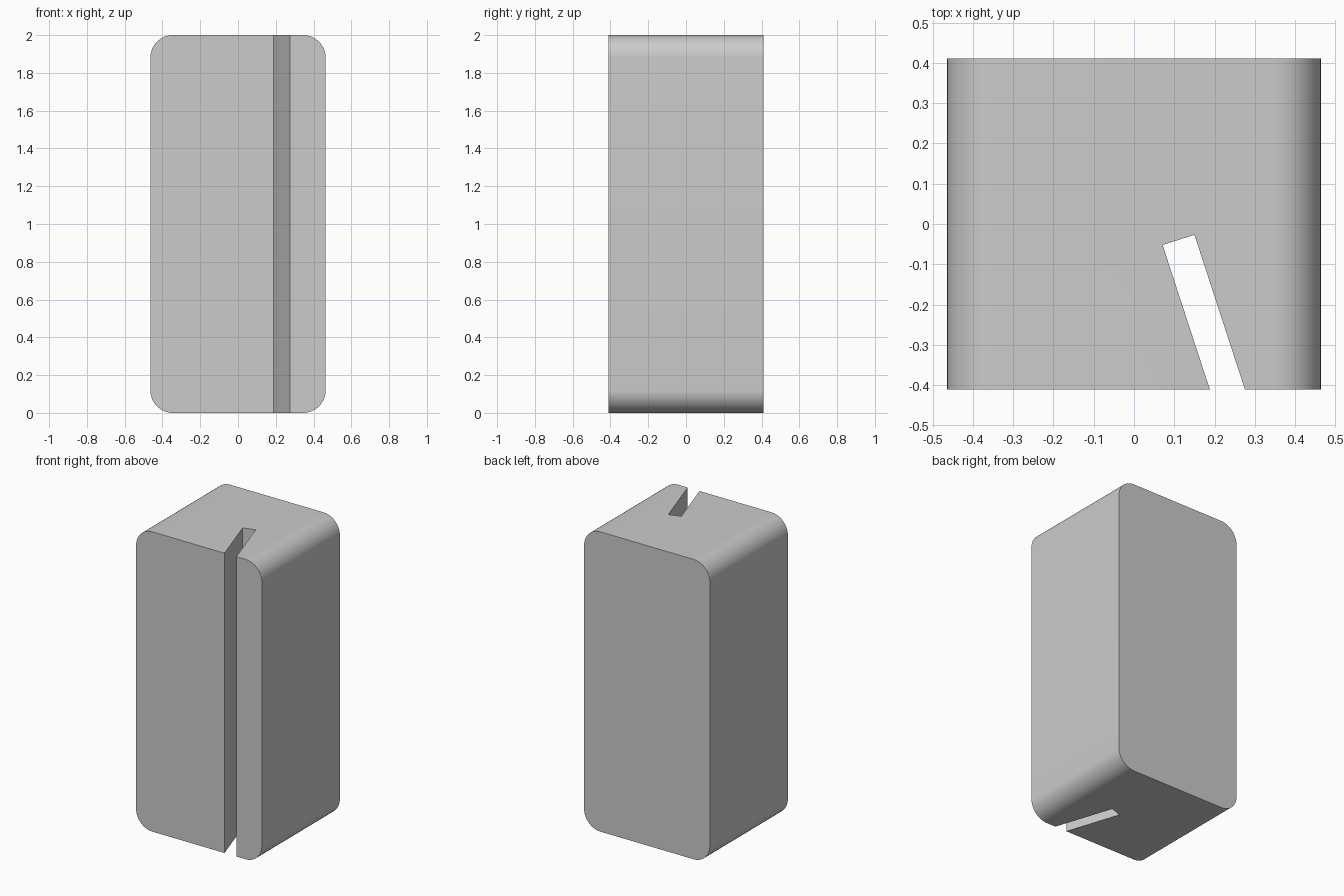
import bpy, bmesh, math
from mathutils import Vector

if "Cube" in bpy.data.objects:
    bpy.data.objects.remove(bpy.data.objects["Cube"])

W, D, H, R = 0.464, 0.411, 2.0, 0.12   # half width, half depth, height, corner radius
SEG = 16


def prism(name, profile, direction):
    """Extrude a closed planar profile along a direction into a solid."""
    bm = bmesh.new()
    face = bm.faces.new([bm.verts.new(p) for p in profile])
    ext = bmesh.ops.extrude_face_region(bm, geom=[face])
    bmesh.ops.translate(bm, vec=Vector(direction),
                        verts=[v for v in ext["geom"] if isinstance(v, bmesh.types.BMVert)])
    bmesh.ops.recalc_face_normals(bm, faces=bm.faces)
    mesh = bpy.data.meshes.new(name)
    bm.to_mesh(mesh)
    bm.free()
    obj = bpy.data.objects.new(name, mesh)
    bpy.context.collection.objects.link(obj)
    return obj


# Block: rounded rectangle seen from the front, extruded in depth
outline = []
for i, (sx, z) in enumerate([(1, H - R), (-1, H - R), (-1, R), (1, R)]):
    for k in range(SEG + 1):
        a = math.pi / 2 * (i + k / SEG)
        outline.append((sx * (W - R) + R * math.cos(a), -D, z + R * math.sin(a)))
block = prism("slotted_block", outline, (0, 2 * D, 0))

# Slanted slot through the full height, open at the front
left, right = Vector((0.071, -0.052, -0.2)), Vector((0.150, -0.027, -0.2))
run = Vector((0.1175, -0.3595, 0)) * 1.5
cutter = prism("slot_cutter", [left, right, right + run, left + run], (0, 0, H + 0.4))
cutter.hide_render = True

cut = block.modifiers.new("slot", 'BOOLEAN')
cut.operation = 'DIFFERENCE'
cut.solver = 'EXACT'
cut.object = cutter

# Bake the cut and smooth only the rounded edges
bpy.context.view_layer.objects.active = block
block.select_set(True)
bpy.ops.object.modifier_apply(modifier=cut.name)
bpy.data.objects.remove(cutter)
bpy.ops.object.shade_smooth_by_angle(angle=math.radians(30))
